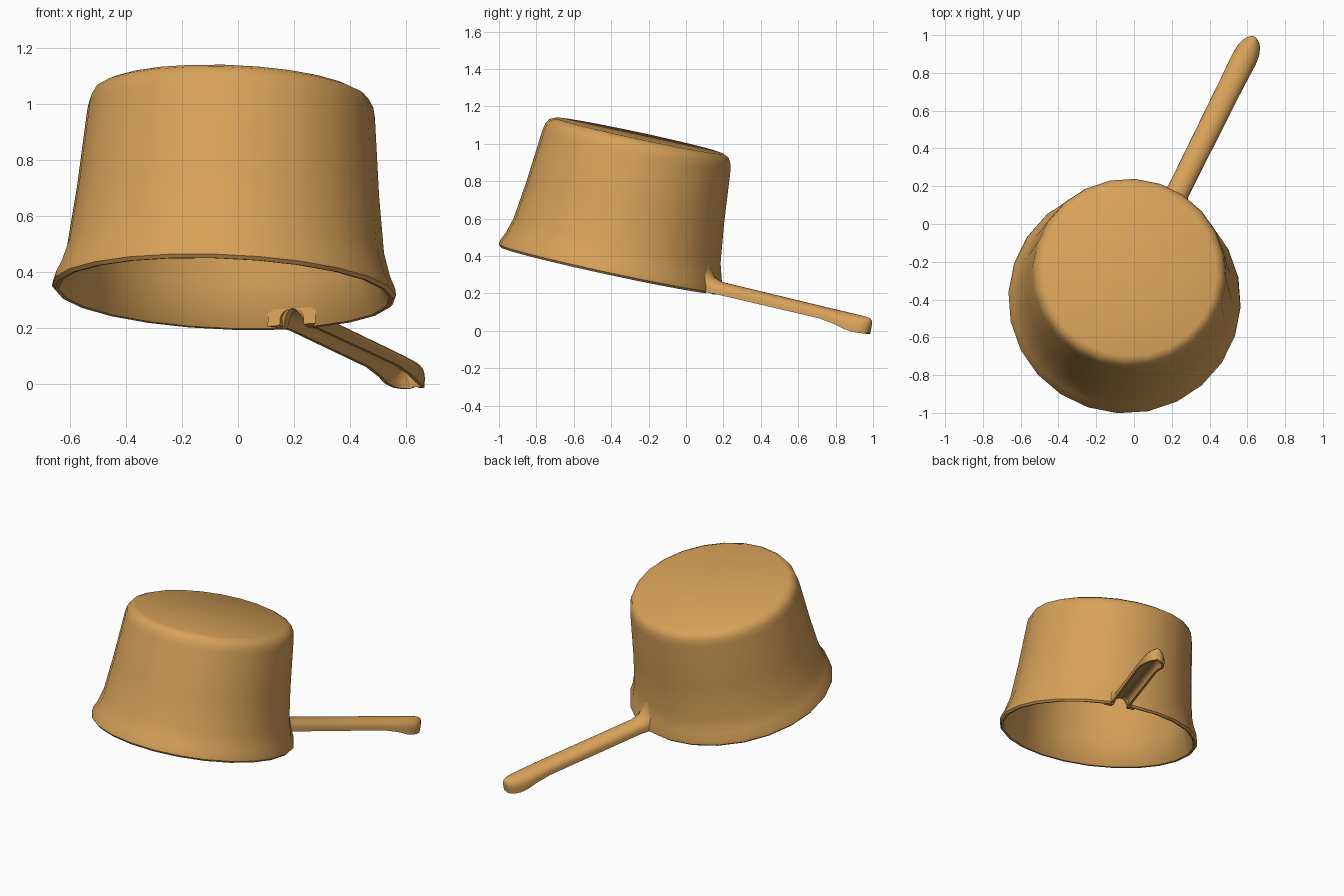
import bpy, bmesh, math
from mathutils import Vector, Matrix

old = bpy.data.objects.get("Cube")
if old:
    bpy.data.objects.remove(old, do_unlink=True)

copper = bpy.data.materials.new("warm_copper")
copper.use_nodes = True
COLOR = (0.68, 0.36, 0.10, 1)
copper.diffuse_color = COLOR
copper.node_tree.nodes["Principled BSDF"].inputs["Base Color"].default_value = COLOR

# Tilted frame: z is the axis of the upturned pan, x points along the handle
axis = Vector((0.04, 0.215, 1)).normalized()
along = Vector((0.434, 0.901, 0))
along = (along - axis * along.dot(axis)).normalized()
FRAME = Matrix((along, axis.cross(along), axis)).transposed().to_4x4()
FRAME.translation = (-0.05, -0.4, 0.335)


def finish(bm, name):
    bmesh.ops.recalc_face_normals(bm, faces=bm.faces)
    bm.transform(FRAME)
    mesh = bpy.data.meshes.new(name)
    bm.to_mesh(mesh)
    bm.free()
    mesh.materials.append(copper)
    obj = bpy.data.objects.new(name, mesh)
    bpy.context.collection.objects.link(obj)
    return obj


def select(obj):
    bpy.ops.object.select_all(action="DESELECT")
    obj.select_set(True)
    bpy.context.view_layer.objects.active = obj


def loft(rings):
    """Skin closed rings of equal length and cap both ends."""
    bm = bmesh.new()
    loops = [[bm.verts.new(p) for p in ring] for ring in rings]
    n = len(loops[0])
    for a, b in zip(loops, loops[1:]):
        for i in range(n):
            j = (i + 1) % n
            bm.faces.new((a[i], a[j], b[j], b[i]))
    bm.faces.new(loops[0])
    bm.faces.new(loops[-1])
    return bm


def circle(radius, height, sides=24):
    steps = [math.tau * (i + 0.5) / sides for i in range(sides)]
    return [(radius * math.cos(a), radius * math.sin(a), height) for a in steps]


def arch(x, half, bottom, top, steps=10):
    """Upright arch across the handle, with straight lower sides."""
    spring = bottom + (top - bottom) * 0.35
    pts = [(x, half, bottom)]
    for i in range(steps + 1):
        a = math.pi * i / steps
        pts.append((x, half * math.cos(a), spring + (top - spring) * math.sin(a)))
    return pts + [(x, -half, bottom)]


# Bowl: one profile running from the inside of the base, round the lip, to the outside
profile = [(0.44, 0.695), (0.475, 0.67), (0.487, 0.62), (0.512, 0.35), (0.537, 0.14),
           (0.555, 0.06), (0.582, 0.005), (0.592, -0.012), (0.605, -0.014),
           (0.616, -0.002), (0.612, 0.022), (0.592, 0.065), (0.567, 0.15),
           (0.541, 0.36), (0.515, 0.645), (0.508, 0.68), (0.491, 0.71), (0.46, 0.724)]
bowl = finish(loft([circle(r, h) for r, h in profile]), "pan_bowl")

# Notch through the wall where the hollow handle opens into the bowl
cutter = finish(loft([arch(x, 0.047, -0.1, 0.05) for x in (0.45, 0.7)]), "notch_cutter")
cutter.hide_render = True
select(bowl)
cut = bowl.modifiers.new("notch", "BOOLEAN")
cut.operation = "DIFFERENCE"
cut.solver = "EXACT"
cut.object = cutter
bpy.ops.object.modifier_apply(modifier=cut.name)
bpy.data.objects.remove(cutter, do_unlink=True)

# Handle: hollow trough, flared at the wall, with a drooping rounded tip
# distance, half width, underside, crown
sections = [(0.555, 0.095, -0.01, 0.17), (0.575, 0.078, -0.01, 0.115),
            (0.605, 0.066, -0.008, 0.08), (0.66, 0.06, -0.005, 0.064),
            (1.3, 0.064, -0.004, 0.06), (1.4, 0.066, -0.016, 0.06),
            (1.46, 0.067, -0.03, 0.06), (1.51, 0.062, -0.034, 0.06),
            (1.545, 0.05, -0.032, 0.059), (1.565, 0.036, -0.03, 0.056),
            (1.577, 0.018, -0.024, 0.046)]
rings = []
for x, half, low, high in sections:
    if x < 0.62:
        inner = arch(x, 0.047, low, 0.05)
    elif x < 1.55:
        inner = arch(x, half - 0.014, low, high - 0.014)
    else:
        inner = arch(x, half * 0.4, low, low + 0.006)
    rings.append(arch(x, half, low, high) + inner[::-1])
handle = finish(loft(rings), "pan_handle")

for obj in (bowl, handle):
    select(obj)
    bpy.ops.object.shade_smooth_by_angle(angle=math.radians(50))
